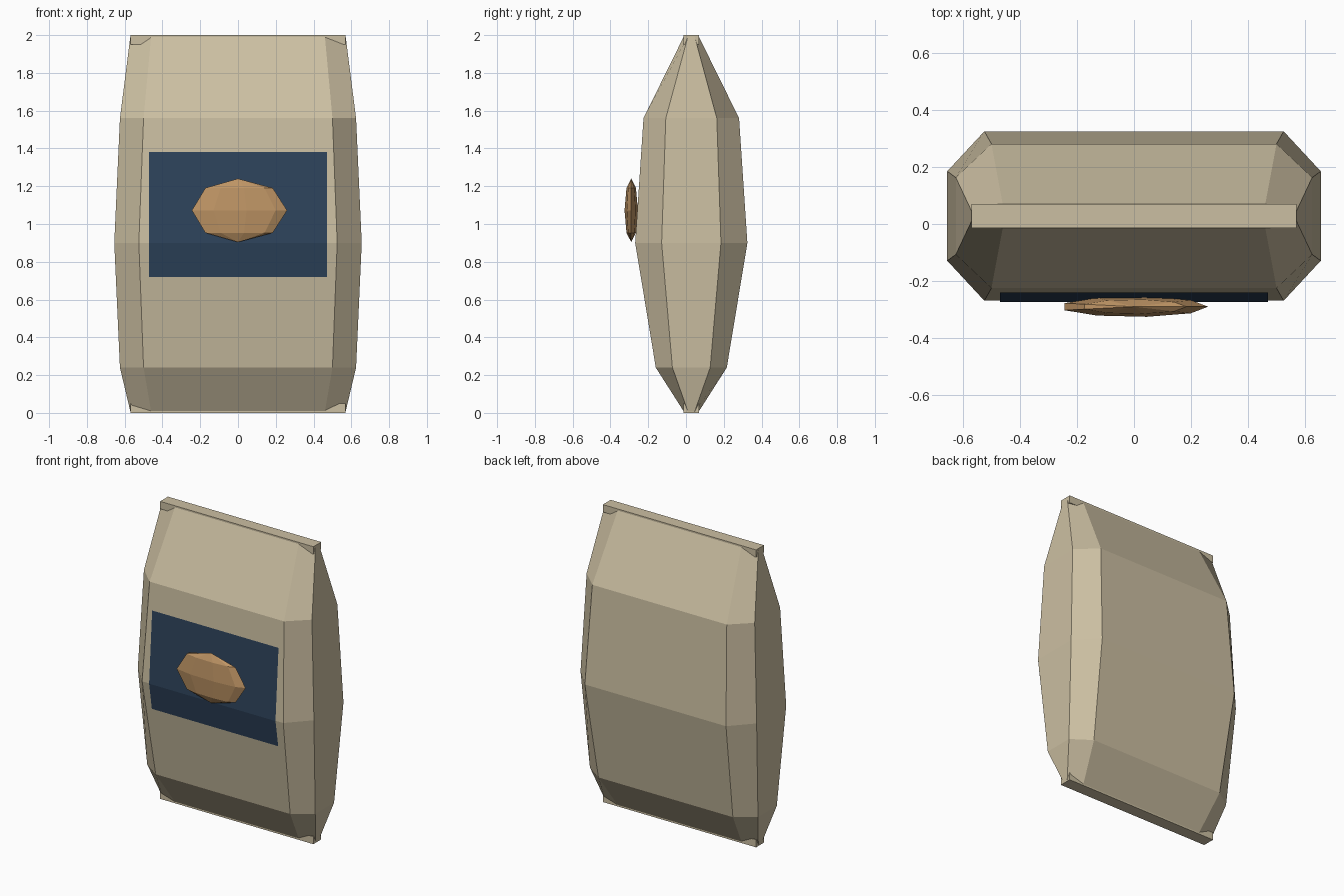
import bpy, bmesh, math

default = bpy.data.objects.get("Cube")
if default:
    bpy.data.objects.remove(default, do_unlink=True)


def make_material(name, rgb):
    mat = bpy.data.materials.new(name)
    mat.use_nodes = True
    mat.diffuse_color = (*rgb, 1)
    mat.node_tree.nodes["Principled BSDF"].inputs["Base Color"].default_value = (*rgb, 1)
    return mat


burlap = make_material("burlap", (0.60, 0.52, 0.36))
navy = make_material("navy label", (0.026, 0.055, 0.105))
tan = make_material("potato tan", (0.52, 0.30, 0.13))


def finish(name, bm, mat, closed=True):
    if closed:
        bmesh.ops.recalc_face_normals(bm, faces=bm.faces)
    mesh = bpy.data.meshes.new(name)
    bm.to_mesh(mesh)
    bm.free()
    mesh.materials.append(mat)
    obj = bpy.data.objects.new(name, mesh)
    bpy.context.collection.objects.link(obj)
    return obj


def loft(name, rings, mat):
    """Skin a stack of equal-length rings and cap both ends."""
    bm = bmesh.new()
    loops = [[bm.verts.new(p) for p in ring] for ring in rings]
    n = len(loops[0])
    for low, high in zip(loops, loops[1:]):
        for i in range(n):
            j = (i + 1) % n
            bm.faces.new((low[i], low[j], high[j], high[i]))
    bm.faces.new(loops[0][::-1])
    bm.faces.new(loops[-1])
    bmesh.ops.remove_doubles(bm, verts=bm.verts, dist=0.0005)
    return finish(name, bm, mat)


MID_Y = 0.028


def sack_ring(z, half_width, flat, depth, side):
    """Chamfered rectangle: wide front and back, narrow sides."""
    corners = [(flat, -depth), (half_width, -side), (half_width, side), (flat, depth)]
    corners += [(-x, y) for x, y in reversed(corners)]
    return [(x, MID_Y + y, z) for x, y in corners]


# Sack body
loft("sack_body", [
    sack_ring(0.008, 0.57, 0.46, 0.040, 0.018),
    sack_ring(0.24, 0.625, 0.50, 0.188, 0.100),
    sack_ring(0.90, 0.655, 0.525, 0.297, 0.157),
    sack_ring(1.56, 0.625, 0.50, 0.253, 0.135),
    sack_ring(1.992, 0.57, 0.46, 0.040, 0.018),
], burlap)

# Stitched end seams
for name, z in (("bottom_seam", 0.025), ("top_seam", 1.975)):
    bm = bmesh.new()
    bmesh.ops.create_cube(bm, size=1)
    bmesh.ops.scale(bm, vec=(1.14, 0.083, 0.05), verts=bm.verts)
    bmesh.ops.translate(bm, vec=(0, MID_Y, z), verts=bm.verts)
    finish(name, bm, burlap)

# Label sheet bent over the front of the sack
bm = bmesh.new()
rows = [[bm.verts.new((x, y, z)) for x in (-0.47, 0.47)]
        for y, z in ((-0.244, 0.72), (-0.273, 0.90), (-0.241, 1.38))]
for low, high in zip(rows, rows[1:]):
    bm.faces.new((low[0], low[1], high[1], high[0]))
finish("front_label", bm, navy, closed=False)

# Faceted potato emblem
SIDES, BANDS = 9, 4
potato = []
for k in range(BANDS + 1):
    lat = math.pi * (k / BANDS - 0.5)
    r = max(math.cos(lat), 0.0001)
    potato.append([(0.26 * r * math.cos(a), -0.29 + 0.036 * r * math.sin(a),
                    1.072 + 0.168 * math.sin(lat))
                   for a in (math.tau * i / SIDES for i in range(SIDES))])
loft("potato_emblem", potato, tan)
